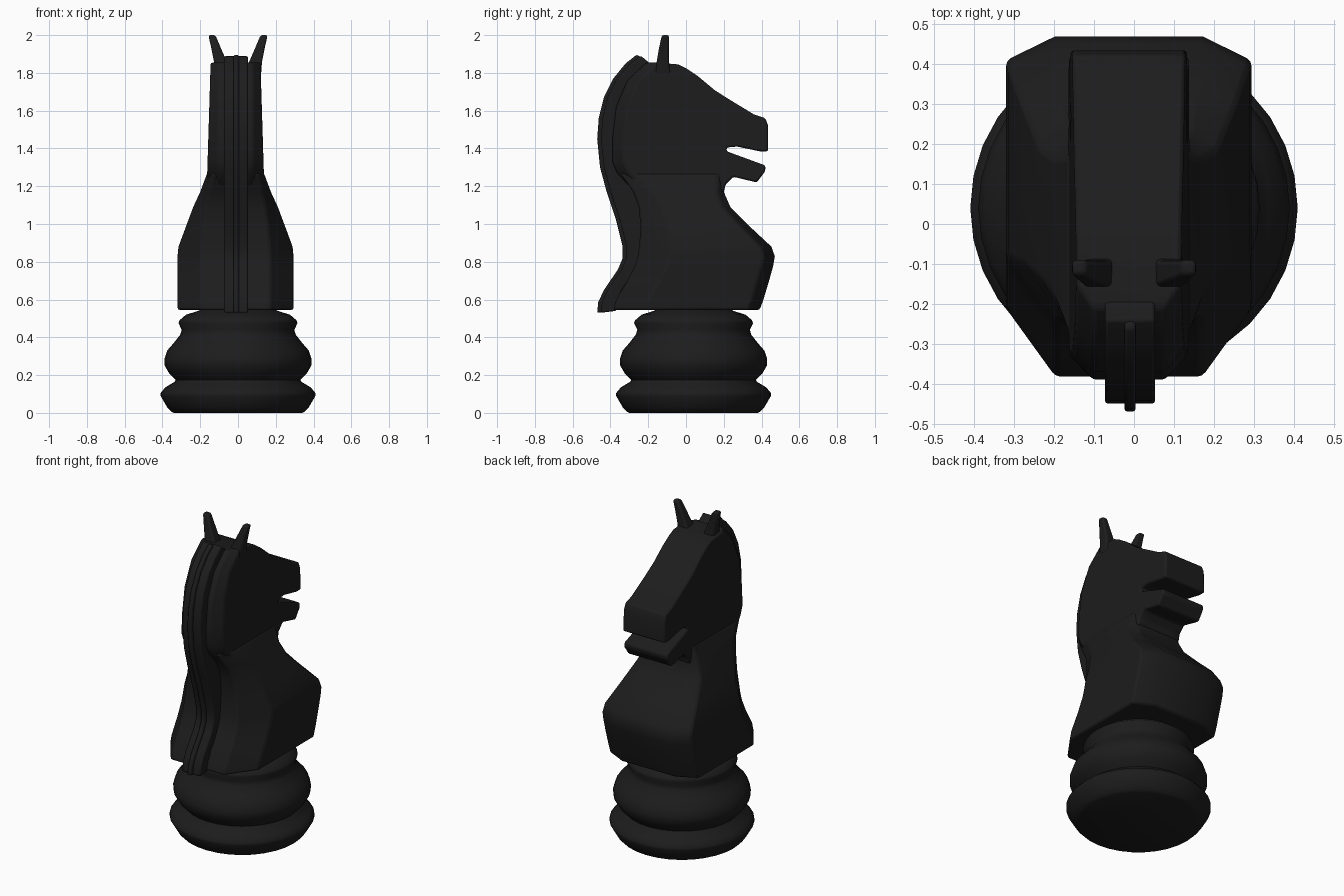
import bpy, bmesh, math

if "Cube" in bpy.data.objects:
    bpy.data.objects.remove(bpy.data.objects["Cube"])

black = bpy.data.materials.new("black")
black.diffuse_color = (0.012, 0.012, 0.012, 1)
black.use_nodes = True
black.node_tree.nodes["Principled BSDF"].inputs["Base Color"].default_value = black.diffuse_color


def finish(name, bm, bevel=0.0, angle=35):
    bmesh.ops.recalc_face_normals(bm, faces=bm.faces)
    me = bpy.data.meshes.new(name)
    bm.to_mesh(me)
    bm.free()
    me.materials.append(black)
    ob = bpy.data.objects.new(name, me)
    bpy.context.collection.objects.link(ob)
    if bevel:
        m = ob.modifiers.new("soft_edges", 'BEVEL')
        m.width, m.segments = bevel, 2
        m.limit_method, m.angle_limit = 'ANGLE', math.radians(30)
    bpy.ops.object.select_all(action='DESELECT')
    ob.select_set(True)
    bpy.context.view_layer.objects.active = ob
    bpy.ops.object.shade_smooth_by_angle(angle=math.radians(angle))
    return ob


def loft(name, rings, bevel=0.0, angle=35):
    """Skin a stack of equal-sized point rings and cap both ends."""
    bm = bmesh.new()
    loops = [[bm.verts.new(p) for p in r] for r in rings]
    n = len(loops[0])
    for a, b in zip(loops, loops[1:]):
        for i in range(n):
            j = (i + 1) % n
            bm.faces.new((a[i], a[j], b[j], b[i]))
    bm.faces.new(loops[0])
    bm.faces.new(loops[-1])
    return finish(name, bm, bevel, angle)


def lerp(table, z):
    for (z0, v0), (z1, v1) in zip(table, table[1:]):
        if z <= z1:
            return v0 + (v1 - v0) * max(0, z - z0) / (z1 - z0)
    return table[-1][1]


CX = -0.013  # the carved body sits slightly off the axis

# Turned base
profile = [(.34, 0), (.355, .008), (.375, .03), (.41, .09), (.41, .105), (.385, .135),
           (.335, .165), (.33, .175), (.365, .21), (.388, .25), (.39, .285), (.375, .33),
           (.34, .37), (.305, .415), (.298, .44), (.315, .475), (.31, .49), (.275, .52),
           (.21, .54), (.18, .56)]
loft("turned_base", [[(r * math.cos(a), .04 + r * math.sin(a), z)
                      for a in (k * math.tau / 32 for k in range(32))]
                     for r, z in profile], angle=50)

# Chest and neck: chamfered sections (z, back, front, half width)
sections = [(.545, -.385, .39, .307), (.60, -.37, .41, .307), (.70, -.31, .44, .307),
            (.78, -.27, .462, .307), (.83, -.255, .47, .307), (.88, -.248, .452, .302),
            (.98, -.24, .345, .265), (1.09, -.25, .235, .224), (1.17, -.28, .20, .187),
            (1.27, -.35, .20, .15)]
rings = []
for z, b, f, w in sections:
    t = lerp([(.88, 0), (1.27, 1)], z)
    wi = w * (.6 + .2 * t)
    cf, cb = .06 - .03 * t, .17 - .09 * t
    half = [(wi, b), (w, b + cb), (w, f - cf), (wi, f)]
    rings.append([(CX + x, y, z) for x, y in half] +
                 [(CX - x, y, z) for x, y in reversed(half)])
loft("chest_and_neck", rings, .012)

# Head with open mouth: side outline, sliced across x with the back edges chamfered
back = [(-.30, 1.20), (-.365, 1.27), (-.39, 1.33), (-.39, 1.45), (-.37, 1.62),
        (-.31, 1.76), (-.21, 1.855)]
face = [(-.04, 1.845), (.0, 1.825), (.06, 1.785), (.15, 1.71), (.22, 1.665), (.36, 1.58),
        (.42, 1.56), (.435, 1.52), (.435, 1.385), (.39, 1.385), (.27, 1.41), (.215, 1.405),
        (.215, 1.385), (.42, 1.31), (.42, 1.28), (.375, 1.22), (.25, 1.25),
        (.21, 1.21), (.20, 1.17)]
outline = back + face


def head_slice(side, outer):
    ring = []
    for i, (y, z) in enumerate(outline):
        w = .15 - .018 * (z - 1.27) / .58 if outer else .09
        shift = .06 if outer and i < len(back) else 0
        ring.append((CX + side * w, y + shift, z))
    return ring


loft("head", [head_slice(-1, True), head_slice(-1, False),
              head_slice(1, False), head_slice(1, True)], .01)

# Mane: a broad strip with a thin crest down its middle
crest = [(-.47, .53), (-.465, .585), (-.435, .65), (-.36, .76), (-.335, .82), (-.335, .88),
         (-.37, 1.02), (-.42, 1.17), (-.455, 1.30), (-.47, 1.45), (-.462, 1.56),
         (-.435, 1.67), (-.385, 1.77), (-.32, 1.85), (-.26, 1.897)]
inner = [(-.19, 1.85), (-.27, 1.76), (-.34, 1.62), (-.36, 1.45), (-.36, 1.33),
         (-.25, 1.17), (-.22, 1.02), (-.22, .88), (-.24, .78), (-.34, .65), (-.37, .54)]
for name, w, inset in (("mane_strip", .063, .02), ("mane_crest", .014, 0)):
    side = [(y + inset, z - inset * .3 if z > 1.8 else z) for y, z in crest] + inner
    loft(name, [[(x, y, z) for y, z in side] for x in (-.01 - w, -.01 + w)], .008)

# Ears: tapered and leaning outward
for name, s in (("ear_left", -1), ("ear_right", 1)):
    ear = []
    for z, xi, xo, yb, yf in ((1.79, .03, .122, -.165, -.08), (1.86, .06, .127, -.155, -.09),
                              (1.93, .09, .141, -.143, -.09), (2.0, .12, .157, -.128, -.09)):
        ear.append([(s * xi, yb, z), (s * xo, yb, z), (s * xo, yf, z), (s * xi, yf, z)])
    loft(name, ear, .01)
